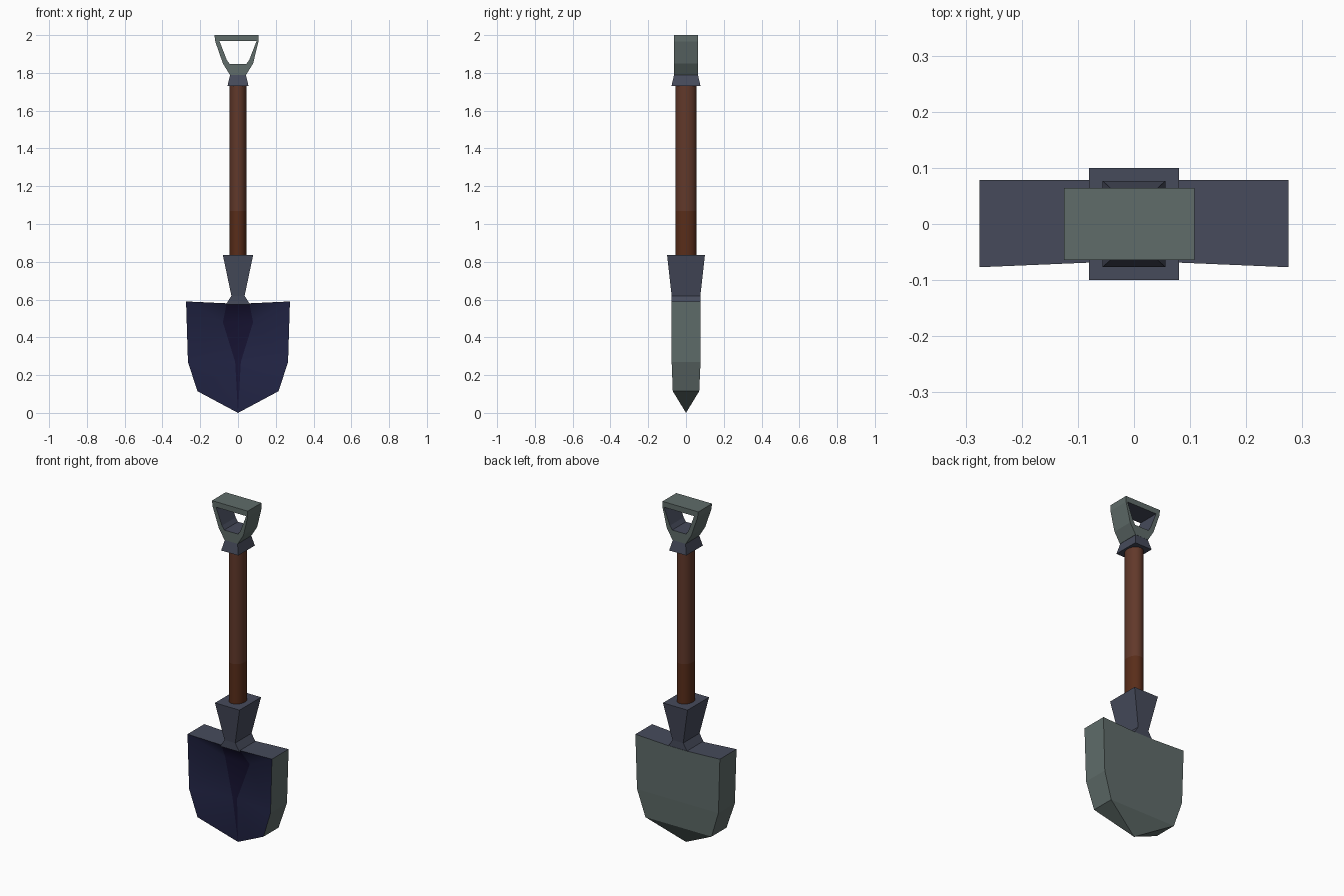
import bpy, bmesh, math

if "Cube" in bpy.data.objects:
    bpy.data.objects.remove(bpy.data.objects["Cube"])


def mat(name, rgb):
    m = bpy.data.materials.new(name)
    m.diffuse_color = (*rgb, 1)
    m.use_nodes = True
    m.node_tree.nodes["Principled BSDF"].inputs["Base Color"].default_value = m.diffuse_color
    return m


STEEL = mat("grey_steel", (0.115, 0.15, 0.143))
SLATE = mat("slate_metal", (0.062, 0.07, 0.105))
NAVY = mat("navy_face", (0.016, 0.018, 0.06))
DARK = mat("dark_groove", (0.009, 0.007, 0.035))
WOOD = mat("wood", (0.12, 0.04, 0.023))
WOOD_LOW = mat("dark_wood", (0.1, 0.026, 0.01))


def make(name, verts, faces, mats, face_mats=None, smooth=()):
    me = bpy.data.meshes.new(name)
    me.from_pydata(verts, [], faces)
    for m in mats:
        me.materials.append(m)
    for p in me.polygons:
        p.material_index = face_mats[p.index] if face_mats else 0
        p.use_smooth = p.material_index in smooth
    bm = bmesh.new()
    bm.from_mesh(me)
    bmesh.ops.recalc_face_normals(bm, faces=bm.faces)
    bm.to_mesh(me)
    bm.free()
    ob = bpy.data.objects.new(name, me)
    bpy.context.collection.objects.link(ob)
    return ob


def stack(name, rings, material):
    """Rectangular tapered body; rings are (z, half_x, half_y)."""
    v = [(sx * x, sy * y, z) for z, x, y in rings
         for sx, sy in ((-1, -1), (1, -1), (1, 1), (-1, 1))]
    f = [(0, 1, 2, 3), tuple(range(len(v) - 4, len(v)))]
    for k in range(0, len(v) - 4, 4):
        f += [(k + i, k + (i + 1) % 4, k + 4 + (i + 1) % 4, k + 4 + i) for i in range(4)]
    return make(name, v, f, [material])


def shaft(name, z0, z1, material):
    bpy.ops.mesh.primitive_cylinder_add(vertices=24, radius=1, depth=z1 - z0,
                                        location=(0, 0, (z0 + z1) / 2))
    ob = bpy.context.object
    ob.name = name
    ob.scale = (0.045, 0.055, 1)
    bpy.ops.object.transform_apply(location=False, rotation=False, scale=True)
    ob.data.materials.append(material)
    bpy.ops.object.shade_smooth_by_angle(angle=math.radians(40))


# Blade: right half points, then mirrored; front is dished around a groove
half = [(0.275, -0.077, 0.59), (0.265, -0.076, 0.27), (0.215, -0.07, 0.115),   # 0-2 front rim
        (0.06, -0.068, 0.58), (0.08, -0.005, 0.48), (0.015, -0.03, 0.27),      # 3-5 groove
        (0.275, 0.078, 0.59), (0.265, 0.077, 0.27), (0.215, 0.07, 0.115),      # 6-8 back rim
        (0.06, 0.078, 0.58)]                                                   # 9 back top
n = len(half)
verts = half + [(-x, y, z) for x, y, z in half] + [(0, 0, 0)]
T = 2 * n
faces, idx = [], []
for s in (0, n):
    def tip(i):
        return T if i == "t" else i + s
    for f, m in (((3, 0, 4), 2), ((0, 1, 4), 2), ((4, 1, 5), 2), ((5, 1, 2), 2), ((5, 2, "t"), 2),
                 ((0, 6, 7, 1), 0), ((1, 7, 8, 2), 0), ((2, 8, "t"), 0), ((0, 3, 9, 6), 1)):
        faces.append(tuple(tip(i) for i in f))
        idx.append(m)
for f, m in (((3, 4, 4 + n, 3 + n), 3), ((4, 5, 5 + n, 4 + n), 3), ((5, T, 5 + n), 3),
             ((3, 3 + n, 9 + n, 9), 1), ((6, 9, 9 + n, 6 + n, 7 + n, 7), 0),
             ((7, 7 + n, 8 + n, 8), 0), ((8, 8 + n, T), 0)):
    faces.append(f)
    idx.append(m)
make("blade", verts, faces, [STEEL, SLATE, NAVY, DARK], idx, smooth=(2, 3))

# Socket and upper ferrule
stack("socket", [(0.575, 0.063, 0.076), (0.62, 0.035, 0.076), (0.835, 0.08, 0.1)], SLATE)
stack("ferrule", [(1.73, 0.056, 0.077), (1.795, 0.04, 0.062)], SLATE)

# Wooden shaft in two tones
shaft("shaft_lower", 0.82, 1.07, WOOD_LOW)
shaft("shaft_upper", 1.07, 1.74, WOOD)

# D-shaped grip: outer and inner loops, extruded in depth
outer = [(-0.043, 1.79), (0.043, 1.79), (0.08, 1.85), (0.108, 1.965),
         (0.108, 2.0), (-0.125, 2.0), (-0.12, 1.965), (-0.08, 1.85)]
inner = [(-0.045, 1.848), (0.045, 1.848), (0.06, 1.87), (0.098, 1.968),
         (0.06, 1.968), (-0.06, 1.968), (-0.098, 1.968), (-0.06, 1.87)]
verts = [(x, y, z) for y in (-0.064, 0.064) for loop in (outer, inner) for x, z in loop]
faces, idx = [], []
for i in range(8):
    j = (i + 1) % 8
    faces += [(i, j, j + 8, i + 8), (i + 16, i + 24, j + 24, j + 16),
              (i, i + 16, j + 16, j), (i + 8, j + 8, j + 24, i + 24)]
    idx += [0, 0, 0, 1]
make("grip", verts, faces, [STEEL, SLATE], idx)
